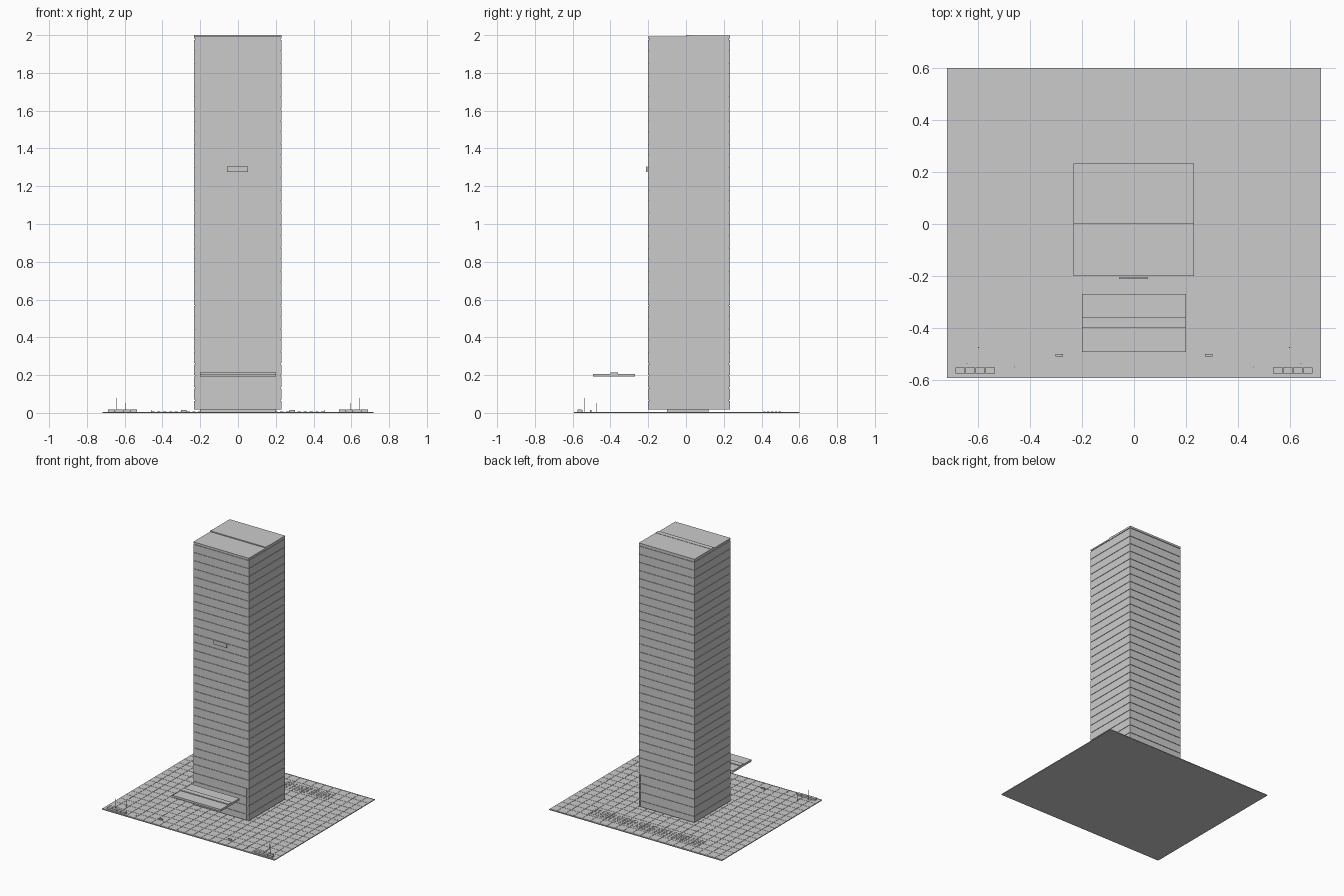
import bpy
import bmesh
from mathutils import Matrix, Vector

cube = bpy.data.objects.get("Cube")
if cube:
    bpy.data.objects.remove(cube, do_unlink=True)

grey = bpy.data.materials.new("pale grey")
grey.use_nodes = True
COLOUR = (0.6, 0.6, 0.6, 1)
grey.diffuse_color = COLOUR
grey.node_tree.nodes["Principled BSDF"].inputs["Base Color"].default_value = COLOUR


def boxes(name, spans):
    """One object from boxes, each given as (x0, x1, y0, y1, z0, z1)."""
    bm = bmesh.new()
    for x0, x1, y0, y1, z0, z1 in spans:
        centre = Vector((x0 + x1, y0 + y1, z0 + z1)) / 2
        size = Matrix.Diagonal((x1 - x0, y1 - y0, z1 - z0, 1))
        bmesh.ops.create_cube(bm, size=1, matrix=Matrix.Translation(centre) @ size)
    mesh = bpy.data.meshes.new(name)
    bm.to_mesh(mesh)
    bm.free()
    mesh.materials.append(grey)
    obj = bpy.data.objects.new(name, mesh)
    bpy.context.collection.objects.link(obj)
    return obj


def mirrored(spans):
    """The same boxes on both sides of x = 0."""
    return spans + [(-b, -a, *rest) for a, b, *rest in spans]


# Paved plaza: thin base and square slabs with narrow joints
PX, Y0, Y1, TILE, JOINT = 0.718, -0.592, 0.6, 0.0692, 0.001
boxes("plaza_base", [(-PX, PX, Y0, Y1, 0, 0.004)])
slabs = []
for i in range(-10, 11):
    for j in range(-9, 10):
        x, y, h = i * TILE, 0.004 + j * TILE, TILE / 2 - JOINT
        a, b = max(x - h, -PX), min(x + h, PX)
        c, d = max(y - h, Y0), min(y + h, Y1)
        if b > a and d > c:
            slabs.append((a, b, c, d, 0.003, 0.006))
boxes("paving_slabs", slabs)

# Rows of small grating plates behind the tower
boxes("grating_plates", [
    (x - 0.009, x + 0.009, y - 0.006, y + 0.006, 0.005, 0.008)
    for x in [-0.45 + 0.031 * i for i in range(30)]
    for y in [0.416 + 0.02 * j for j in range(5)]])

# Tower: inner core, base block and stacked storeys
X0, X1, F, B = -0.232, 0.23, -0.2, 0.232
IN = 0.004
boxes("base_block", [(-0.2, 0.2, -0.1, 0.12, 0, 0.02)])
boxes("tower_core", [(X0 + IN, X1 - IN, F + IN, B - IN, 0.018, 1.982)])
PITCH, LOBBY_TOP = 0.0612, 0.264
boxes("upper_storeys", [
    (X0, X1, F, B, LOBBY_TOP + PITCH * i, LOBBY_TOP + PITCH * (i + 1) - 0.003)
    for i in range(28)])

# Lobby storeys, with a vertical slot near the left corner, front and back
lobby = []
levels = [0.018, 0.07, 0.136, 0.2, LOBBY_TOP]
for low, high in zip(levels, levels[1:]):
    top = high - 0.007
    lobby.append((X0, 0.212, F, B, low, top))
    lobby.append((0.22, X1, F, B, low, top))
boxes("lobby_storeys", lobby)

# Roof: two panels and a raised ridge strip between them
boxes("roof_panels", [(X0, X1, F, 0, 1.983, 1.993),
                      (X0, X1, 0.035, B, 1.983, 1.998)])
boxes("roof_ridge", [(X0, X1, 0, 0.035, 1.981, 2.0)])

# Entrance canopy standing off the front
boxes("canopy", [(-0.2, 0.2, -0.492, -0.27, 0.192, 0.207)])
boxes("canopy_ridge", [(-0.2, 0.2, -0.4, -0.36, 0.2, 0.213)])

# Blank plate high on the front
boxes("wall_plate", [(-0.058, 0.053, -0.211, -0.205, 1.275, 1.305)])

# Planters in four sections at the front corners
W = 0.0385
boxes("planters", mirrored([
    (0.535 + W * i, 0.533 + W * (i + 1), -0.575, -0.552, 0.005, 0.019)
    for i in range(4)]))

# Low benches, lamp posts and bollards
boxes("benches", mirrored([(0.272, 0.302, -0.509, -0.5, 0.005, 0.016)]))
posts = [(0.642, -0.535, 0.08), (0.598, -0.475, 0.052), (0.46, -0.55, 0.014)]
boxes("posts", mirrored([
    (x - 0.0015, x + 0.0015, y - 0.0015, y + 0.0015, 0.005, z)
    for x, y, z in posts]))
